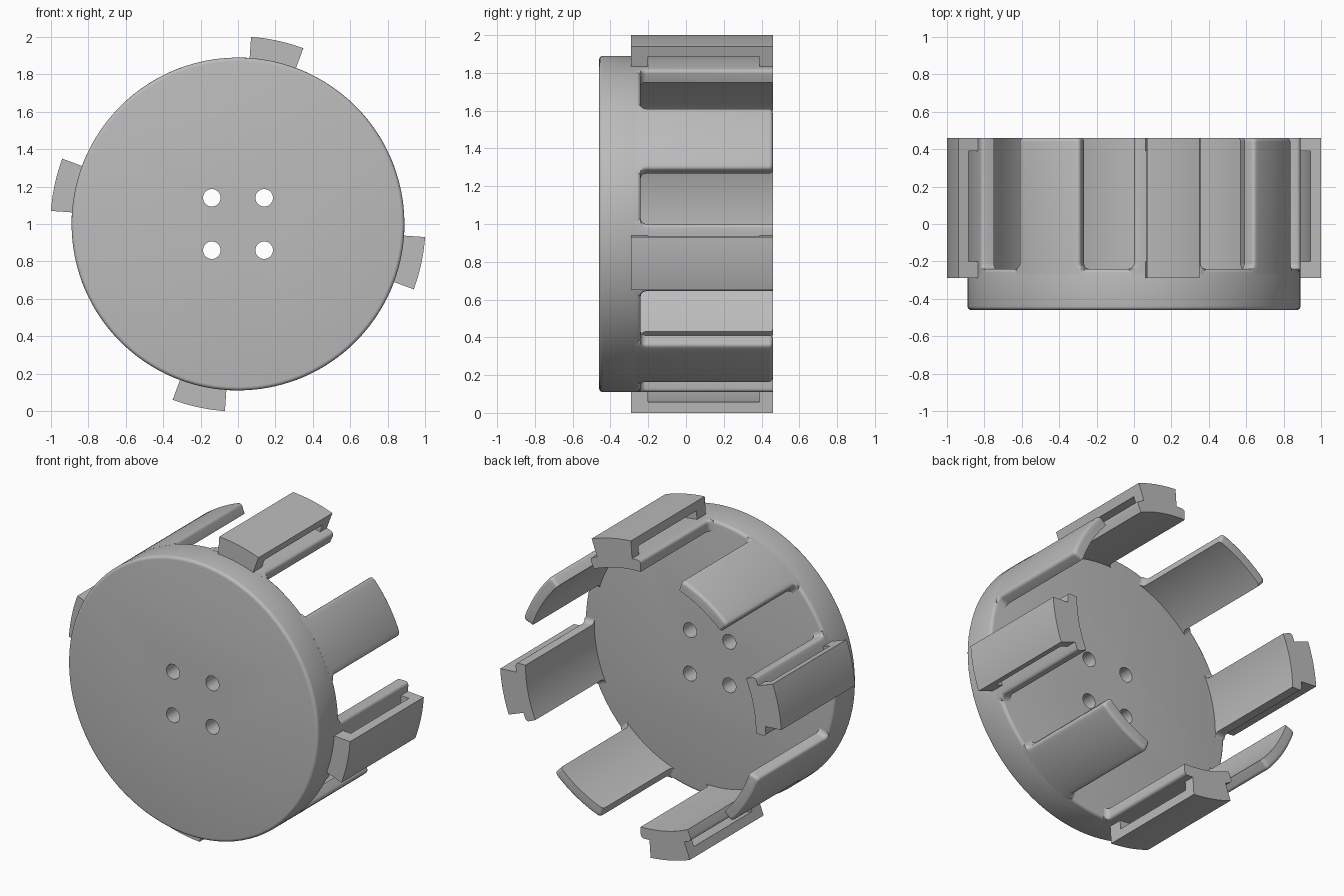
import bpy, bmesh, math
from math import sin, cos, radians, pi

if "Cube" in bpy.data.objects:
    bpy.data.objects.remove(bpy.data.objects["Cube"], do_unlink=True)

R_OUT, R_IN = 0.89, 0.82            # wall radii
FRONT, FLOOR, BACK = -0.46, -0.24, 0.46
EDGE = 0.02                          # rounding of outer edges
STEPS = [i * pi / 8 for i in range(5)]

grey = bpy.data.materials.new("plain_grey")
grey.use_nodes = True
grey.diffuse_color = (0.5, 0.5, 0.5, 1)
grey.node_tree.nodes["Principled BSDF"].inputs["Base Color"].default_value = (0.5, 0.5, 0.5, 1)


def point(r, a, y):
    """Polar position around the cap axis; angle runs clockwise from the top."""
    return (r * sin(a), y, 1 + r * cos(a))


def loft(bm, rings, caps=True):
    """Bridge closed rings of points with quads."""
    rows = [[bm.verts.new(p) for p in ring] for ring in rings]
    n = len(rows[0])
    for lower, upper in zip(rows, rows[1:]):
        for i in range(n):
            j = (i + 1) % n
            bm.faces.new((lower[i], lower[j], upper[j], upper[i]))
    if caps:
        bm.faces.new(rows[0])
        bm.faces.new(rows[-1])


def finish(name, bm):
    bmesh.ops.recalc_face_normals(bm, faces=bm.faces)
    mesh = bpy.data.meshes.new(name)
    bm.to_mesh(mesh)
    bm.free()
    mesh.materials.append(grey)
    ob = bpy.data.objects.new(name, mesh)
    bpy.context.collection.objects.link(ob)
    return ob


def smooth(ob):
    bpy.ops.object.select_all(action="DESELECT")
    ob.select_set(True)
    bpy.context.view_layer.objects.active = ob
    bpy.ops.object.shade_smooth_by_angle(angle=radians(30))


def circle(r, y, n, x=0, z=0):
    ring = [point(r, 2 * pi * i / n, y) for i in range(n)]
    return [(p[0] + x, p[1], p[2] + z) for p in ring]


def arc_outline(y, a0, a1, r0, r1, c, n=16):
    """Curved bar cross-section whose outer corners have radius c."""
    pts = [(r0, a1 + (a0 - a1) * i / n) for i in range(n + 1)]
    turn = c / r1
    if c:
        pts += [(r1 - c + c * sin(t), a0 + turn * (1 - cos(t))) for t in STEPS[:-1]]
    b0, b1 = a0 + turn, a1 - turn
    pts += [(r1, b0 + (b1 - b0) * i / n) for i in range(n + 1)]
    if c:
        pts += [(r1 - c + c * sin(t), a1 - turn * (1 - cos(t))) for t in STEPS[-2::-1]]
    return [point(r, a, y) for r, a in pts]


# Front disc with rounded rims
bm = bmesh.new()
profile = [(R_OUT - EDGE + EDGE * sin(t), FRONT + EDGE * (1 - cos(t))) for t in STEPS]
profile += [(R_OUT - EDGE + EDGE * cos(t), FLOOR - EDGE + EDGE * sin(t)) for t in STEPS]
loft(bm, [circle(r, y, 96) for r, y in profile])
disc = finish("front_disc", bm)

# Four through holes
bm = bmesh.new()
for x in (-0.14, 0.14):
    for z in (-0.14, 0.14):
        loft(bm, [circle(0.047, y, 32, x, z) for y in (FRONT - 0.1, FLOOR + 0.1)])
cutter = finish("hole_cutter", bm)
cutter.hide_render = True
cut = disc.modifiers.new("holes", "BOOLEAN")
cut.operation = "DIFFERENCE"
cut.solver = "EXACT"
cut.object = cutter
bpy.context.view_layer.objects.active = disc
bpy.ops.object.modifier_apply(modifier="holes")
bpy.data.objects.remove(cutter, do_unlink=True)
smooth(disc)


def finger(name, start, end, rounded_tip):
    """Wall finger flaring into the disc at its root."""
    flare = 0.03
    rows = [(FLOOR - 0.03, flare, 0)]
    rows += [(FLOOR + flare * (1 - cos(t)), flare * (1 - sin(t)), 0) for t in STEPS]
    if rounded_tip:
        rows += [(BACK - EDGE * (1 - sin(t)), -EDGE * (1 - cos(t)), EDGE * (1 - cos(t)))
                 for t in STEPS]
    else:
        rows.append((BACK, 0, 0))
    bm = bmesh.new()
    loft(bm, [arc_outline(y, radians(start) - grow / R_OUT, radians(end) + grow / R_OUT,
                          R_IN, R_OUT - drop, EDGE) for y, grow, drop in rows])
    smooth(finish(name, bm))


def clip(name, start, end):
    """Raised block with a tunnel between it and its finger."""
    a0, a1 = radians(start), radians(end)
    bm = bmesh.new()
    for r0, r1, y0, y1 in ((0.945, 1.0025, -0.29, BACK),
                           (0.87, 0.945, -0.29, -0.2),
                           (0.87, 0.945, 0.39, BACK)):
        loft(bm, [arc_outline(y, a0, a1, r0, r1, 0) for y in (y0, y1)])
    smooth(finish(name, bm))


# Alternating clip fingers and free fingers around the rim
for i, side in enumerate(("top", "left", "bottom", "right")):
    turn = 90 * i
    finger(f"{side}_clip_finger", turn, turn + 24, False)
    clip(f"{side}_clip", turn + 4, turn + 20.4)
    finger(f"{side}_free_finger", turn + 46, turn + 71, True)
